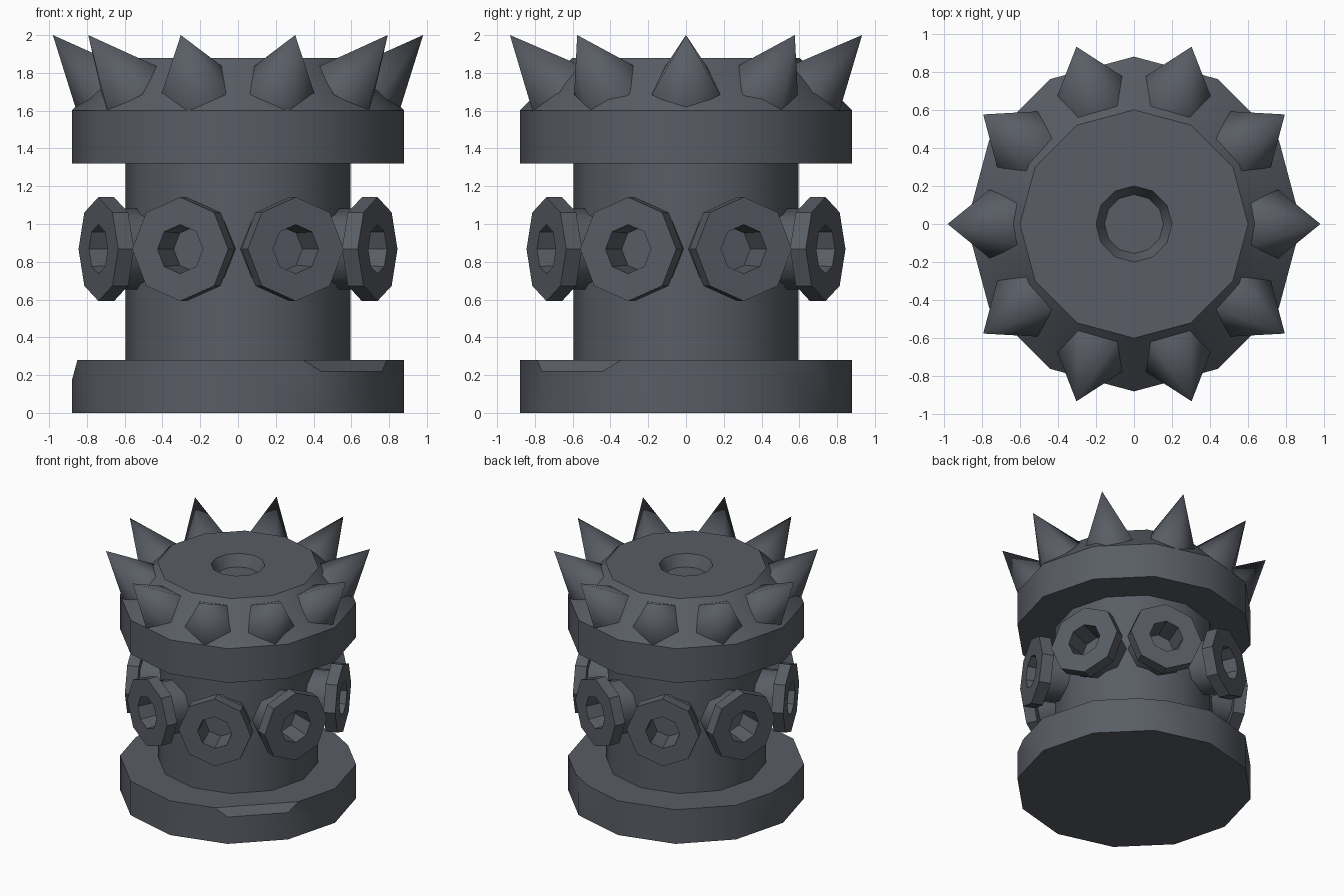
import bpy, bmesh, math
from mathutils import Vector, Matrix

if "Cube" in bpy.data.objects:
    bpy.data.objects.remove(bpy.data.objects["Cube"])

iron = bpy.data.materials.new("dark_iron")
iron.diffuse_color = (0.10, 0.11, 0.13, 1)
iron.use_nodes = True
iron.node_tree.nodes["Principled BSDF"].inputs["Base Color"].default_value = iron.diffuse_color


def axes(origin, z_dir, x_dir):
    """Matrix placing local z along z_dir and the first vertex along x_dir."""
    z = Vector(z_dir).normalized()
    x = Vector(x_dir)
    x = (x - z * x.dot(z)).normalized()
    m = Matrix((x, z.cross(x), z)).transposed().to_4x4()
    return Matrix.Translation(Vector(origin)) @ m


def lathe(name, profile, sides, matrix=Matrix(), smooth_deg=0, cuts=()):
    """Turn (radius, height) points around z; cuts are (point, normal) planes."""
    bm = bmesh.new()
    rings = []
    for r, h in profile:
        if r == 0:
            rings.append([bm.verts.new((0, 0, h))])
        else:
            rings.append([bm.verts.new((r * math.cos(2 * math.pi * i / sides),
                                        r * math.sin(2 * math.pi * i / sides), h))
                          for i in range(sides)])
    for a, b in zip(rings, rings[1:]):
        for i in range(sides):
            j = (i + 1) % sides
            quad = [a[i % len(a)], a[j % len(a)], b[j % len(b)], b[i % len(b)]]
            bm.faces.new(list(dict.fromkeys(quad)))
    for co, no in cuts:
        res = bmesh.ops.bisect_plane(bm, geom=bm.verts[:] + bm.edges[:] + bm.faces[:],
                                     plane_co=co, plane_no=no, clear_outer=True)
        rim = [e for e in res["geom_cut"] if isinstance(e, bmesh.types.BMEdge)]
        bmesh.ops.holes_fill(bm, edges=rim, sides=0)
    # merge the flat fans into clean caps
    bmesh.ops.dissolve_limit(bm, angle_limit=0.01, verts=bm.verts[:], edges=bm.edges[:])
    bmesh.ops.recalc_face_normals(bm, faces=bm.faces[:])
    for f in bm.faces:
        f.smooth = smooth_deg > 0
    me = bpy.data.meshes.new(name)
    bm.to_mesh(me)
    bm.free()
    if smooth_deg:
        me.set_sharp_from_angle(angle=math.radians(smooth_deg))
    me.materials.append(iron)
    ob = bpy.data.objects.new(name, me)
    ob.matrix_world = matrix
    bpy.context.collection.objects.link(ob)
    return ob


def chip(deg, radius, inward, down, top=0.28):
    """Plane shaving the top edge of the base at one bearing."""
    a = math.radians(deg)
    c, s = math.cos(a), math.sin(a)
    return ((radius * c, radius * s, top - down), (c * down, s * down, inward))


# Base with three worn nicks
lathe("base", [(0, 0), (0.88, 0), (0.88, 0.28), (0, 0.28)], 12, smooth_deg=35,
      cuts=[chip(-45, 0.85, 0.05, 0.06), chip(180, 0.88, 0.03, 0.11),
            chip(60, 0.88, 0.03, 0.09)])

# Column
lathe("column", [(0, 0.26), (0.595, 0.26), (0.595, 1.34), (0, 1.34)], 12, smooth_deg=35)

# Crown with sloped shoulder and shallow recess
lathe("crown", [(0, 1.32), (0.88, 1.32), (0.88, 1.60), (0.60, 1.88),
                (0.20, 1.88), (0.155, 1.79), (0, 1.79)], 12, smooth_deg=35)

# Eight hollow nozzles around the column
for k in range(8):
    a = math.radians(22.5 + 45 * k)
    m = axes((0, 0, 0.867), (math.cos(a), math.sin(a), 0), (0, 0, 1))
    lathe("nozzle_rim", [(0.12, 0.59), (0.275, 0.71), (0.275, 0.80), (0.13, 0.80),
                         (0.12, 0.60), (0, 0.60)][1:], 8, m)
    lathe("nozzle_neck", [(0.215, 0.45), (0.215, 0.71), (0.275, 0.71)], 8, m, 50)

# Ten spikes on the shoulder, leaning outward
for k in range(10):
    a = math.radians(36 * k)
    c, s = math.cos(a), math.sin(a)
    m = axes((0.73 * c, 0.73 * s, 1.74), (c * 0.25, s * 0.25, 0.26), (c, s, -1))
    lathe("spike", [(0, -0.02), (0.19, -0.02), (0, 0.361)], 5, m, 80)
